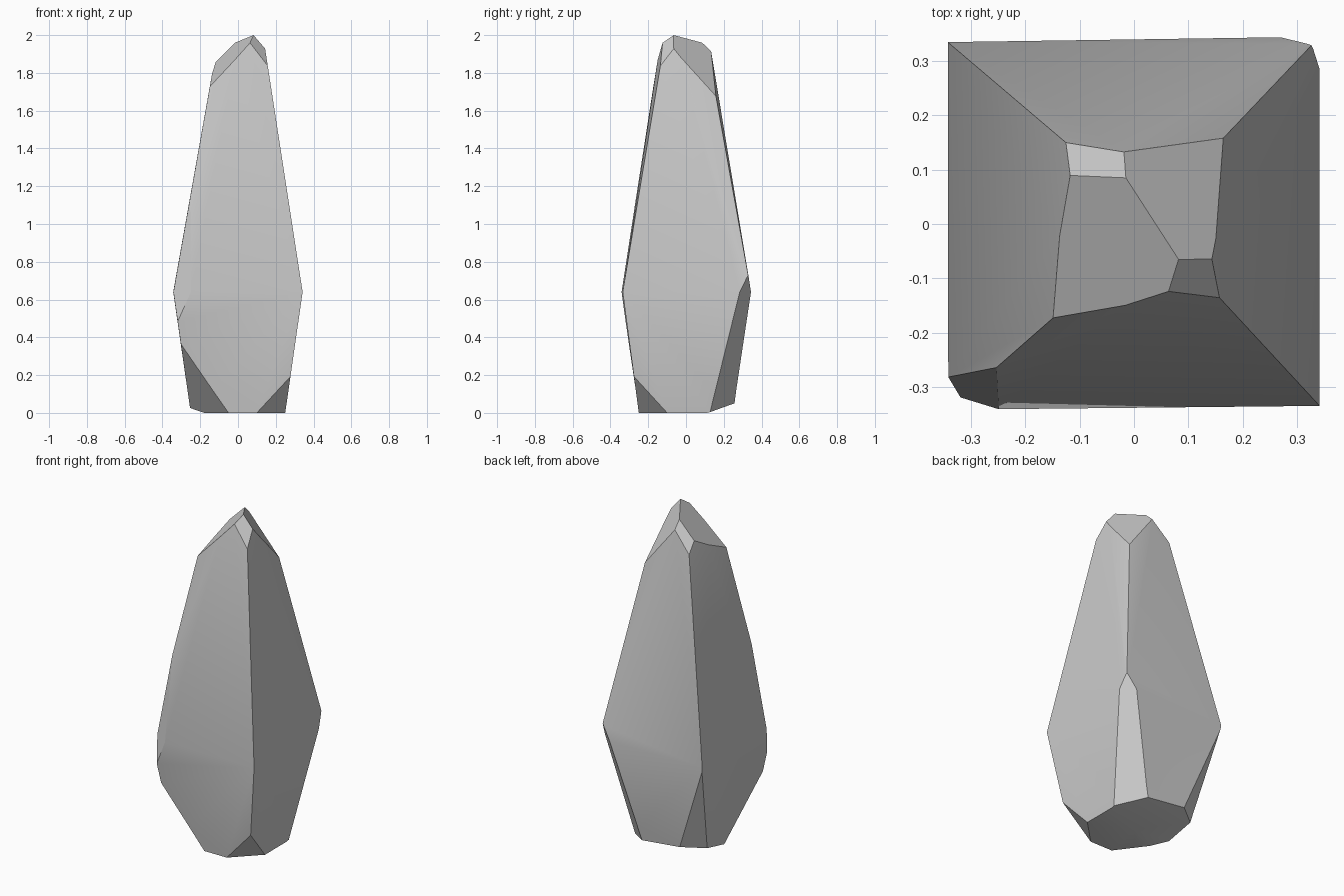
import bpy, bmesh
from mathutils import Vector

if "Cube" in bpy.data.objects:
    bpy.data.objects.remove(bpy.data.objects["Cube"])

# Rough four-sided spire: base, waist and over-tall tip rings
rings = [
    (0.00, [(-.25, -.25), (.25, -.25), (.25, .25), (-.25, .25)]),
    (0.64, [(-.342, -.342), (.342, -.335), (.342, .345), (-.343, .335)]),
    (2.10, [(-.083, -.115), (.117, -.092), (.092, .082), (-.069, .102)]),
]
bm = bmesh.new()
loops = [[bm.verts.new((x, y, z)) for x, y in pts] for z, pts in rings]
bm.faces.new(loops[0][::-1])
bm.faces.new(loops[-1])
for low, high in zip(loops, loops[1:]):
    for i in range(4):
        j = (i + 1) % 4
        bm.faces.new((low[i], low[j], high[j], high[i]))
bmesh.ops.triangulate(bm, faces=bm.faces[:])


def chip(a, b, c):
    """Slice off everything outside the plane through three points."""
    a, b, c = Vector(a), Vector(b), Vector(c)
    n = (b - a).cross(c - a).normalized()
    if n.dot(a - Vector((0, 0, .9))) < 0:
        n = -n
    cut = bmesh.ops.bisect_plane(bm, geom=bm.verts[:] + bm.edges[:] + bm.faces[:],
                                 plane_co=a, plane_no=n, dist=1e-5, clear_outer=True)
    edges = [e for e in bm.edges if e.is_boundary]
    bmesh.ops.edgeloop_fill(bm, edges=edges)


# Tip facets meeting at the peak
peak, ridge = (.082, -.065, 2.0), (-.015, .085, 1.96)
chip(peak, ridge, (-.147, -.172, 1.73))
chip(peak, ridge, (.163, .157, 1.68))
chip(peak, (.142, -.065, 1.93), (.062, -.125, 1.96))
chip(ridge, (-.033, .135, 1.90), (-.125, .15, 1.80))
# Corner chips on the body
chip((-.25, -.262, 1.17), (-.243, -.345, .64), (-.345, -.28, .64))
chip((.333, .332, .75), (.25, .13, .01), (.13, .24, .04))
chip((-.32, .32, .55), (-.25, .177, .07), (-.15, .25, .07))
# Chips around the foot
chip((-.28, -.295, .33), (-.05, -.25, 0), (-.25, -.034, .05))
chip((.27, -.27, .18), (.11, -.25, .01), (.25, -.11, .01))
chip((.25, .13, .005), (-.165, -.07, 0), (-.25, .177, .07))

bmesh.ops.remove_doubles(bm, verts=bm.verts[:], dist=.0005)
bmesh.ops.recalc_face_normals(bm, faces=bm.faces[:])
mesh = bpy.data.meshes.new("rock_spire")
bm.to_mesh(mesh)
bm.free()
rock = bpy.data.objects.new("rock_spire", mesh)
bpy.context.collection.objects.link(rock)
bpy.context.view_layer.objects.active = rock
rock.select_set(True)
bpy.ops.object.shade_smooth_by_angle(angle=.52)
